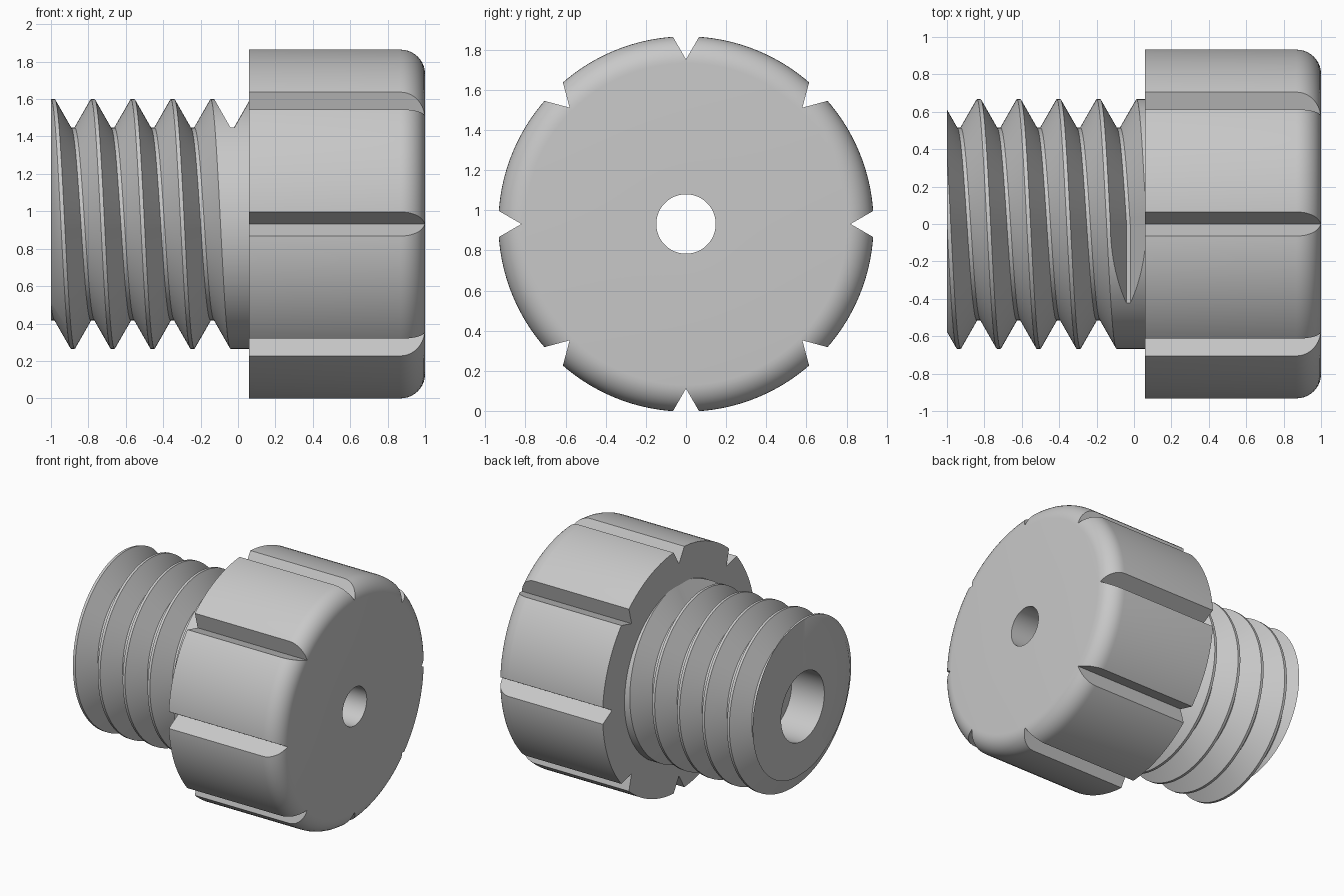
import bpy, bmesh
from math import sin, cos, tan, pi, acos, hypot, radians

old = bpy.data.objects.get("Cube")
if old:
    bpy.data.objects.remove(old)

AXIS_Z = 0.932                      # height of the screw axis
STEPS = 128                         # columns around the axis
LEFT, SHOULDER, RIGHT = -1.0, 0.06, 1.0
BORE, POCKET, POCKET_END = 0.148, 0.265, -0.72
HEAD_R, FILLET = 0.935, 0.133
CREST, ROOT, PITCH = 0.667, 0.515, 0.2133
FLAT, HALF = 0.01, 0.0965           # half widths of groove floor and mouth
LAST = -0.03                        # centre of the groove where it runs out

grey = bpy.data.materials.new("plain grey")
grey.use_nodes = True
colour = (0.58, 0.58, 0.58, 1)
grey.diffuse_color = colour
grey.node_tree.nodes["Principled BSDF"].inputs["Base Color"].default_value = colour


def around(x, r, a):
    """Point at radius r, turned by angle a from the top towards the front."""
    return (x, -r * sin(a), AXIS_Z + r * cos(a))


def make_object(name, bm):
    mesh = bpy.data.meshes.new(name)
    bm.to_mesh(mesh)
    bm.free()
    mesh.materials.append(grey)
    obj = bpy.data.objects.new(name, mesh)
    bpy.context.collection.objects.link(obj)
    return obj


def lathe(section):
    """Skin closed (x, r) sections given for each angle around the axis."""
    bm = bmesh.new()
    cols = []
    for i in range(STEPS + 1):
        a = 2 * pi * i / STEPS
        cols.append([bm.verts.new(around(x, r, a)) for x, r in section(a)])
    for c, d in zip(cols, cols[1:]):
        for j in range(len(c)):
            bm.faces.new((c[j - 1], c[j], d[j], d[j - 1]))
    bmesh.ops.remove_doubles(bm, verts=bm.verts[:], dist=0.00005)
    bmesh.ops.dissolve_degenerate(bm, dist=0.00005, edges=bm.edges[:])
    bmesh.ops.recalc_face_normals(bm, faces=bm.faces[:])
    return bm


def drop_joint(bm):
    """Remove the hidden faces where the shank meets the head."""
    hidden = [f for f in bm.faces
              if all(abs(v.co.x - SHOULDER) < 0.0005
                     and hypot(v.co.y, v.co.z - AXIS_Z) < CREST + 0.001
                     for v in f.verts)]
    bmesh.ops.delete(bm, geom=hidden, context='FACES')


def smooth(obj):
    bpy.ops.object.select_all(action='DESELECT')
    obj.select_set(True)
    bpy.context.view_layer.objects.active = obj
    bpy.ops.object.shade_smooth_by_angle(angle=radians(30))


# Threaded shank: helical groove that runs out tangentially near the head
SLOPE = (CREST - ROOT) / (HALF - FLAT)
RUNOUT = acos(ROOT / CREST)


def shank_section(a):
    grooves = [(LAST - k * PITCH + PITCH * a / (2 * pi), 1, HALF) for k in range(6, 0, -1)]
    stretch = cos(a) if a < RUNOUT else ROOT / CREST
    grooves.append((LAST, stretch, FLAT + (CREST * stretch - ROOT) / SLOPE))

    def radius(x):
        cuts = [(ROOT + SLOPE * max(0, abs(x - c) - FLAT)) / s
                for c, s, w in grooves if s == 1 or a < RUNOUT]
        return min([CREST] + cuts)

    points = [(SHOULDER, BORE), (POCKET_END, BORE), (POCKET_END, POCKET), (LEFT, POCKET)]
    x = LEFT
    points.append((x, radius(x)))
    for c, s, w in grooves:
        for offset in (-w, -FLAT, FLAT, w):
            x = min(SHOULDER, max(x, c + offset))
            points.append((x, radius(x)))
    points.append((SHOULDER, radius(SHOULDER)))
    return points


bm = lathe(shank_section)
drop_joint(bm)
shank = make_object("threaded_shank", bm)
smooth(shank)

# Round head with a filleted outer rim
profile = [(SHOULDER, BORE), (SHOULDER, 0.65), (SHOULDER, HEAD_R)]
for i in range(11):
    t = pi / 2 * i / 10
    profile.append((RIGHT - FILLET + FILLET * sin(t), HEAD_R - FILLET + FILLET * cos(t)))
profile.append((RIGHT, BORE))
head = make_object("grip_head", lathe(lambda a: profile))

# Eight V-shaped grip notches
bm = bmesh.new()
TIP, OUTER = 0.82, 1.05
wide = (OUTER - TIP) * tan(pi / 6)
for n in range(8):
    a = n * pi / 4
    ends = []
    for x in (0, 1.1):
        ends.append([bm.verts.new((x, -r * sin(a) + s * cos(a), AXIS_Z + r * cos(a) + s * sin(a)))
                     for r, s in ((TIP, 0), (OUTER, wide), (OUTER, -wide))])
    p, q = ends
    bm.faces.new(p)
    bm.faces.new(q[::-1])
    for j in range(3):
        bm.faces.new((p[j - 1], q[j - 1], q[j], p[j]))
bmesh.ops.recalc_face_normals(bm, faces=bm.faces[:])
cutter = make_object("notch_cutter", bm)
cutter.hide_render = True

cut = head.modifiers.new("notches", 'BOOLEAN')
cut.operation = 'DIFFERENCE'
cut.solver = 'EXACT'
cut.object = cutter
bpy.ops.object.select_all(action='DESELECT')
head.select_set(True)
bpy.context.view_layer.objects.active = head
bpy.ops.object.modifier_apply(modifier=cut.name)
bpy.data.objects.remove(cutter)

bm = bmesh.new()
bm.from_mesh(head.data)
hidden = [f for f in bm.faces
          if all(abs(v.co.x - SHOULDER) < 0.0005
                 and hypot(v.co.y, v.co.z - AXIS_Z) < 0.651 for v in f.verts)]
bmesh.ops.delete(bm, geom=hidden, context='FACES')
bm.to_mesh(head.data)
bm.free()
smooth(head)
